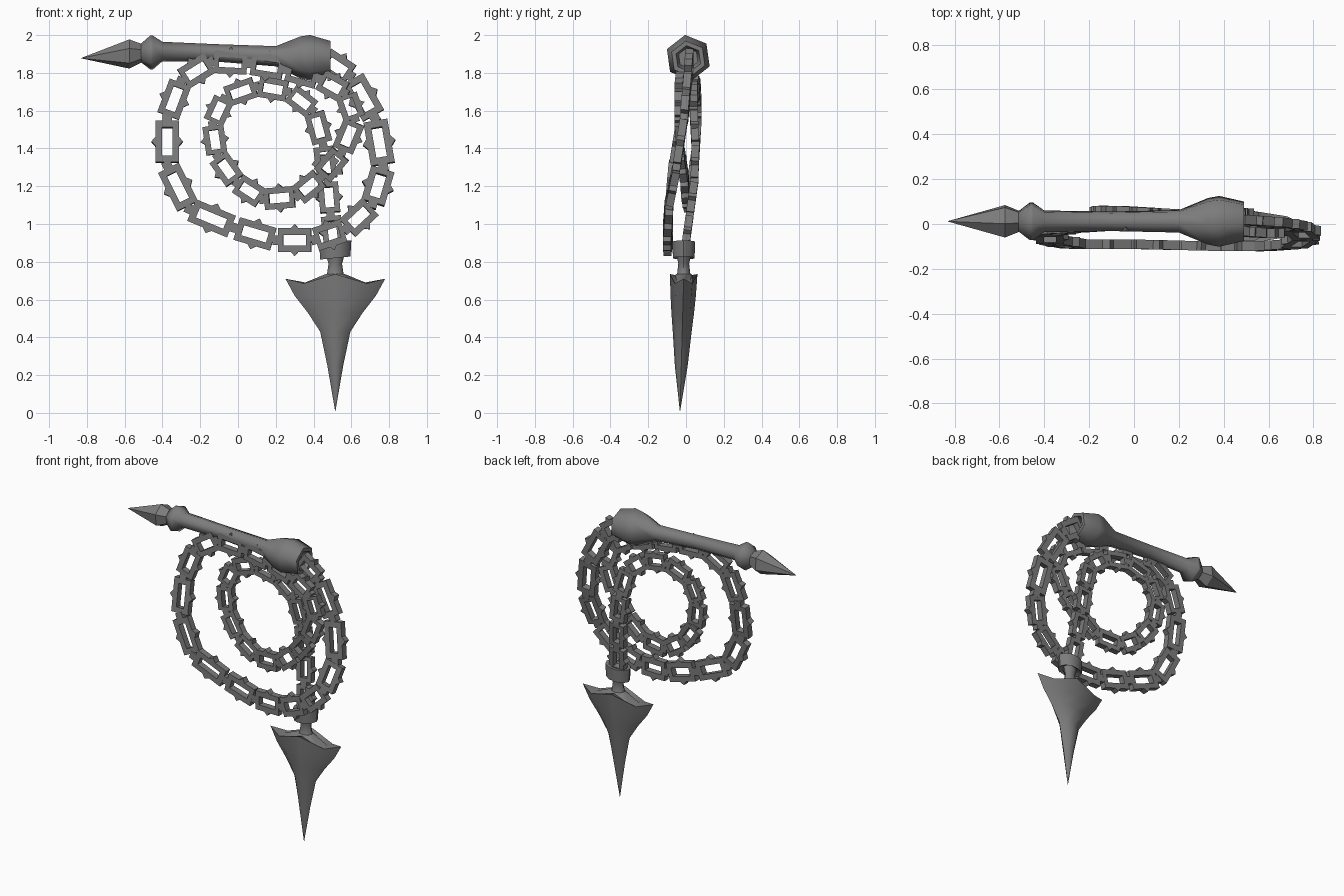
import bpy, bmesh, math
from mathutils import Vector, Matrix

cube = bpy.data.objects.get("Cube")
if cube:
    bpy.data.objects.remove(cube)

steel = bpy.data.materials.new("dark_steel")
steel.use_nodes = True
GREY = (0.2, 0.2, 0.2, 1)
steel.diffuse_color = GREY
steel.node_tree.nodes["Principled BSDF"].inputs["Base Color"].default_value = GREY


def finish(name, bm, smooth=None):
    bmesh.ops.recalc_face_normals(bm, faces=bm.faces)
    mesh = bpy.data.meshes.new(name)
    bm.to_mesh(mesh)
    bm.free()
    mesh.materials.append(steel)
    obj = bpy.data.objects.new(name, mesh)
    bpy.context.collection.objects.link(obj)
    if smooth:
        bpy.ops.object.select_all(action="DESELECT")
        obj.select_set(True)
        bpy.context.view_layer.objects.active = obj
        bpy.ops.object.shade_smooth_by_angle(angle=math.radians(smooth))
    return obj


def loft(name, rings, smooth=None):
    """Skin a list of equal rings of points and cap both ends."""
    bm = bmesh.new()
    rows = [[bm.verts.new(p) for p in ring] for ring in rings]
    n = len(rows[0])
    for a, b in zip(rows, rows[1:]):
        for i in range(n):
            j = (i + 1) % n
            bm.faces.new((a[i], a[j], b[j], b[i]))
    bm.faces.new(rows[0])
    bm.faces.new(rows[-1])
    bmesh.ops.remove_doubles(bm, verts=bm.verts, dist=0.0005)
    return finish(name, bm, smooth)


def x_ring(x, z, r, sides=6):
    turn = math.radians(98)
    return [(x, 0.012 + r * math.cos(turn + math.tau * i / sides),
             z + r * math.sin(turn + math.tau * i / sides)) for i in range(sides)]


# Handle with knob, slim grip, flared pommel and recessed end
handle = [(-0.52, 1.905, 0.045), (-0.465, 1.908, 0.09), (-0.45, 1.908, 0.09),
          (-0.4, 1.913, 0.052), (-0.1, 1.905, 0.047), (0.2, 1.888, 0.054),
          (0.33, 1.882, 0.112), (0.38, 1.88, 0.122), (0.49, 1.875, 0.095),
          (0.49, 1.875, 0.07), (0.43, 1.878, 0.055)]
loft("handle", [x_ring(*s) for s in handle], 65)

# Faceted spike on the handle end
spike = [(-0.83, 1.878, 0.001), (-0.575, 1.9, 0.078), (-0.5, 1.905, 0.045)]
loft("handle_spike", [x_ring(*s) for s in spike])


def link_mesh():
    """Flat frame with a thorn on each long side and a narrow joint at the end."""
    bm = bmesh.new()
    outer = [(-.44, -.5), (-.1, -.5), (0, -.68), (.1, -.5), (.44, -.5)]
    inner = [(-.3, -.22), (-.1, -.22), (0, -.22), (.1, -.22), (.3, -.22)]
    rows = []
    for half in (outer, inner):
        loop = half + [(-x, -y) for x, y in half]
        rows.append([bm.verts.new((x, 0, y)) for x, y in loop])
    faces = []
    for i in range(len(rows[0])):
        j = (i + 1) % len(rows[0])
        faces.append(bm.faces.new((rows[0][i], rows[0][j], rows[1][j], rows[1][i])))
    joint = [(.44, -.2), (.58, -.2), (.58, .2), (.44, .2)]
    faces.append(bm.faces.new([bm.verts.new((x, 0, y)) for x, y in joint]))
    bmesh.ops.translate(bm, verts=bm.verts, vec=(0, -.5, 0))
    grown = bmesh.ops.extrude_face_region(bm, geom=faces, use_keep_orig=True)
    moved = [g for g in grown["geom"] if isinstance(g, bmesh.types.BMVert)]
    bmesh.ops.translate(bm, verts=moved, vec=(0, 1, 0))
    return bm


# Chain joints from the pommel, round two loops, then down to the blade
joints = [Vector(p) for p in (
    (.45, .02, 1.88), (.6, .01, 1.78), (.725, -.01, 1.56), (.77, -.05, 1.3),
    (.71, -.09, 1.1), (.57, -.1, .97), (.4, -.1, .915), (.2, -.095, .915),
    (-.02, -.09, .98), (-.26, -.09, 1.08), (-.375, -.07, 1.31), (-.375, -.03, 1.56),
    (-.3, -.02, 1.76), (-.14, -.01, 1.86), (.06, -.01, 1.85), (.25, -.02, 1.82),
    (.43, -.03, 1.77), (.57, -.04, 1.69), (.62, -.04, 1.55), (.55, -.03, 1.38),
    (.44, -.01, 1.25), (.31, 0, 1.145), (.13, .02, 1.13), (-.01, .03, 1.22),
    (-.11, .05, 1.36), (-.135, .06, 1.53), (-.07, .06, 1.67), (.1, .05, 1.73),
    (.27, .04, 1.7), (.4, .04, 1.6), (.45, .05, 1.42), (.475, .045, 1.23),
    (.49, .02, 1.05), (.51, -.005, .87))]

# Links grow slimmer toward the blade
for number, (a, b) in enumerate(zip(joints, joints[1:])):
    along = (b - a).normalized()
    side = along.cross(Vector((0, 1, 0))).normalized()
    depth = side.cross(along)
    width = 0.13 - 0.025 * number / len(joints)
    place = Matrix((b - a, depth * 0.042, side * width)).transposed().to_4x4()
    place.translation = (a + b) / 2
    bm = link_mesh()
    bmesh.ops.transform(bm, matrix=place, verts=bm.verts)
    finish(f"chain_link_{number + 1:02d}", bm)


def z_ring(z, rx, ry, sides=8, tilt=0.0):
    ring = []
    for i in range(sides):
        c, s = math.cos(math.tau * i / sides), math.sin(math.tau * i / sides)
        ring.append((0.515 + rx * c, -0.012 + ry * s, z + tilt * c))
    return ring


# Collar and neck joining chain to blade
loft("blade_collar", [z_ring(z, r, r * 0.75, 10, 0.008) for z, r in
                      ((.84, .04), (.82, .08), (.905, .085), (.905, .06), (.87, .05))], 40)
loft("blade_neck", [z_ring(z, r, r * .8) for z, r in
                    ((.69, .07), (.74, .043), (.79, .036), (.84, .05))], 50)


# Barbed blade: half width, half depth, then rim offsets at the diagonals and the middle
def blade_ring(z, wide, deep, diagonal=0.0, middle=0.0):
    ring = []
    for i in range(8):
        c, s = math.cos(math.tau * i / 8), math.sin(math.tau * i / 8)
        offset = diagonal if i % 2 else middle * abs(s)
        thin = 0.9 if i % 2 else 1
        ring.append((0.515 + wide * c * thin, -0.012 - 0.02 * (1 - z / 0.72) + deep * s * thin,
                     z + offset))
    return ring


loft("barbed_blade", [blade_ring(.01, .001, .001), blade_ring(.25, .042, .034),
                      blade_ring(.43, .08, .05), blade_ring(.53, .145, .06),
                      blade_ring(.62, .215, .067), blade_ring(.71, .264, .073, -.025, .025),
                      blade_ring(.69, .16, .045, -.01, .04), blade_ring(.735, .05, .04)], 60)
